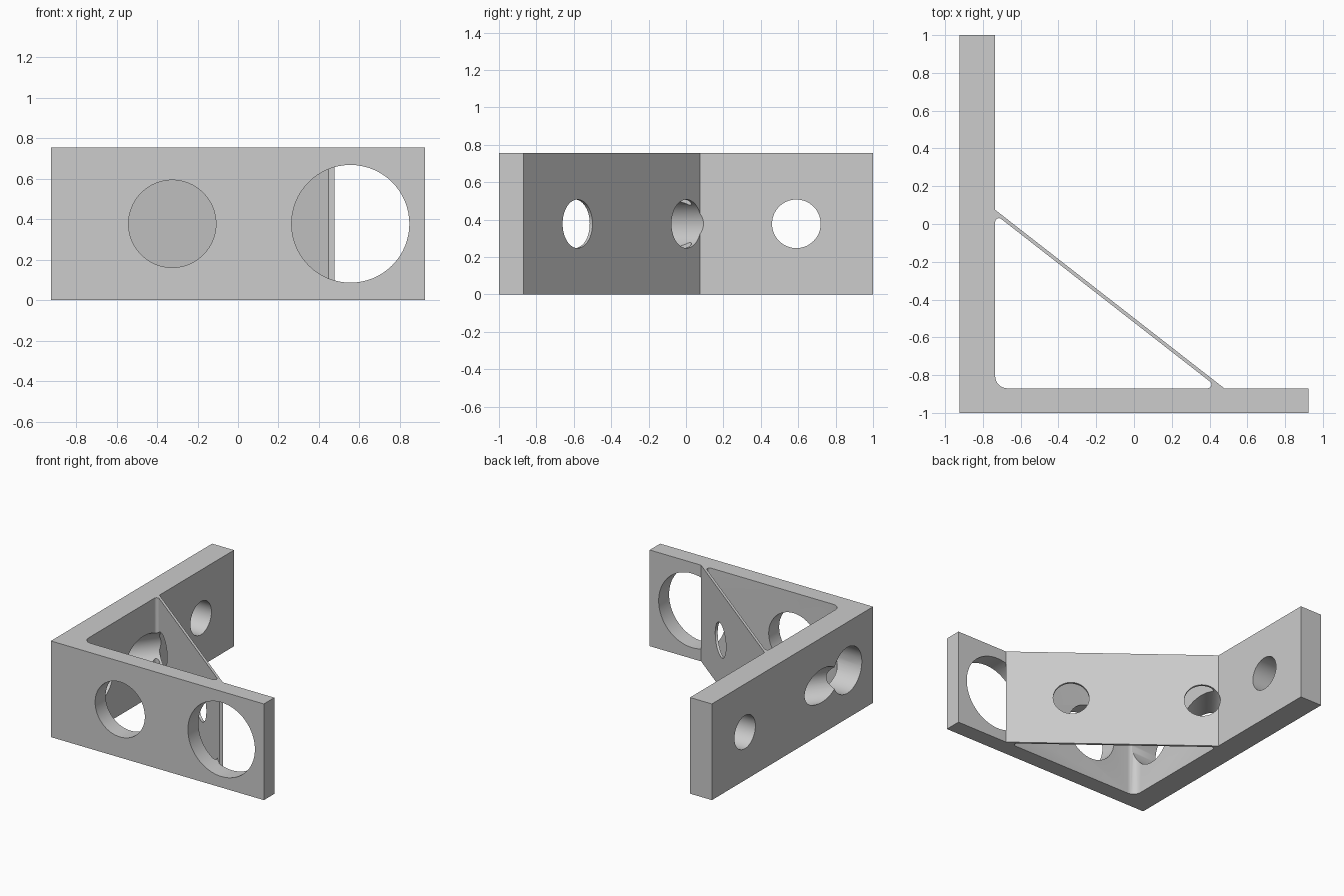
import bpy
import bmesh
import math
from mathutils import Vector

if "Cube" in bpy.data.objects:
    bpy.data.objects.remove(bpy.data.objects["Cube"], do_unlink=True)

HEIGHT = 0.755
MID = HEIGHT / 2
WALL_X = -0.735      # inner face of the side wall
PLATE_Y = -0.87      # inner face of the front plate
COLOUR = (0.604, 0.604, 0.604, 1)

grey = bpy.data.materials.new("plain grey")
grey.use_nodes = True
grey.diffuse_color = COLOUR
grey.node_tree.nodes["Principled BSDF"].inputs["Base Color"].default_value = COLOUR


def fillet(corner, toward_a, toward_b, radius, steps=8):
    """Arc points rounding an inner corner, from side a to side b."""
    a, b = toward_a.normalized(), toward_b.normalized()
    half = a.angle(b) / 2
    centre = corner + (a + b).normalized() * radius / math.sin(half)
    start = (corner + a * radius / math.tan(half) - centre).normalized()
    end = (corner + b * radius / math.tan(half) - centre).normalized()
    return [centre + start.slerp(end, i / steps).normalized() * radius
            for i in range(steps + 1)]


def extrude_profile(name, points):
    bm = bmesh.new()
    face = bm.faces.new([bm.verts.new((p.x, p.y, 0)) for p in points])
    top = bmesh.ops.extrude_face_region(bm, geom=[face])["geom"]
    verts = [v for v in top if isinstance(v, bmesh.types.BMVert)]
    bmesh.ops.translate(bm, verts=verts, vec=(0, 0, HEIGHT))
    bmesh.ops.recalc_face_normals(bm, faces=bm.faces)
    mesh = bpy.data.meshes.new(name)
    bm.to_mesh(mesh)
    bm.free()
    obj = bpy.data.objects.new(name, mesh)
    bpy.context.collection.objects.link(obj)
    mesh.materials.append(grey)
    return obj


def drill(obj, start, end, radius):
    """Cut a round hole at mid height between two plan points."""
    axis = Vector((end[0] - start[0], end[1] - start[1], 0))
    centre = ((start[0] + end[0]) / 2, (start[1] + end[1]) / 2, MID)
    bpy.ops.mesh.primitive_cylinder_add(
        vertices=64, radius=radius, depth=axis.length, location=centre,
        rotation=axis.to_track_quat("Z", "Y").to_euler())
    cutter = bpy.context.object
    cutter.hide_render = True
    cutter.data.materials.append(grey)
    mod = obj.modifiers.new("hole", "BOOLEAN")
    mod.operation = "DIFFERENCE"
    mod.solver = "EXACT"
    mod.object = cutter
    bpy.context.view_layer.objects.active = obj
    bpy.ops.object.modifier_apply(modifier=mod.name)
    bpy.data.objects.remove(cutter, do_unlink=True)


# Corners where the brace meets the plate and the wall
foot_out, foot_in = Vector((0.478, PLATE_Y)), Vector((0.448, PLATE_Y))
head_out = Vector((WALL_X, 0.075))
along = head_out - foot_out
head_in = head_out - Vector((0, 0.0234))
left, right = Vector((-1, 0)), Vector((1, 0))
up, down = Vector((0, 1)), Vector((0, -1))

# L-shaped frame with rounded pocket corners
outline = [Vector((-0.925, 1)), Vector((-0.925, -1)), Vector((0.925, -1)),
           Vector((0.925, PLATE_Y)), foot_in]
outline += fillet(foot_in, along, left, 0.02)
outline += fillet(Vector((WALL_X, PLATE_Y)), right, up, 0.065)
outline += fillet(head_in, down, -along, 0.02)
outline += [head_in, Vector((WALL_X, 1))]
frame = extrude_profile("angle_frame", outline)

# Thin diagonal brace
brace = extrude_profile("diagonal_brace", [foot_out, head_out, head_in, foot_in])

# Holes in the front plate and side wall
drill(frame, (-0.325, -1.1), (-0.325, -0.75), 0.216)
drill(frame, (0.556, -1.1), (0.556, -0.75), 0.291)
drill(frame, (-1.1, 0.59), (-0.6, 0.59), 0.13)
drill(frame, (-1.1, -0.68), (-0.6, -0.68), 0.18)

# Holes square to the brace; the upper one carries on through the wall
normal = Vector((-along.y, -along.x * -1)).normalized()
normal = Vector((abs(along.y), abs(along.x))).normalized()
low_hole = foot_out + along * 0.307
high_hole = foot_out + along * 0.923
drill(brace, low_hole - normal * 0.1, low_hole + normal * 0.1, 0.13)
for part in (brace, frame):
    drill(part, high_hole + normal * 0.05, high_hole - normal * 0.8, 0.13)

# Smooth bores and fillets, sharp edges elsewhere
bpy.ops.object.select_all(action="DESELECT")
for part in (frame, brace):
    part.select_set(True)
bpy.context.view_layer.objects.active = frame
bpy.ops.object.shade_smooth_by_angle(angle=math.radians(30))
